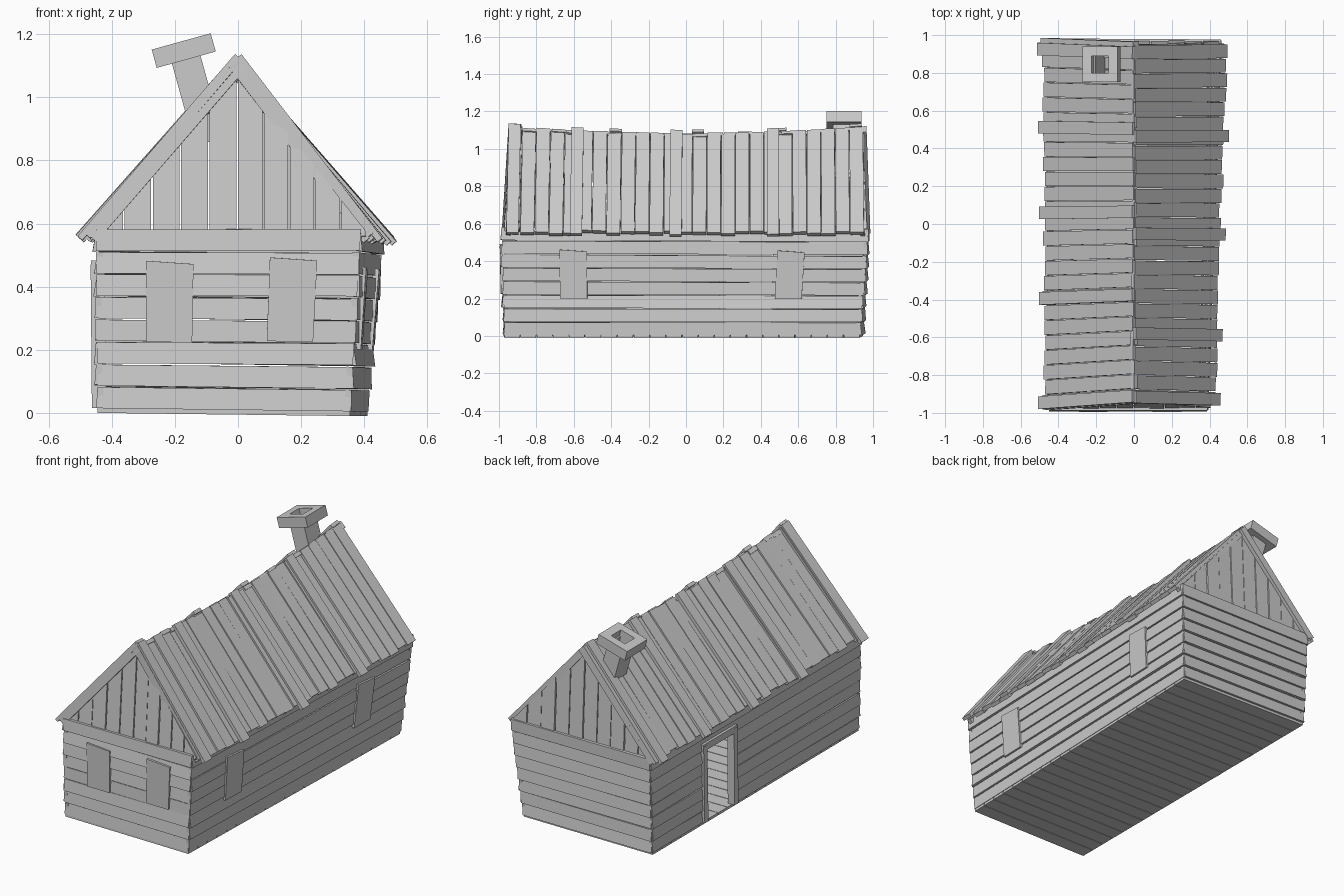
import bpy, bmesh, random
from mathutils import Vector, Matrix

random.seed(4)
cube = bpy.data.objects.get("Cube")
if cube:
    bpy.data.objects.remove(cube)

GREY = (0.6, 0.6, 0.6, 1)
mat = bpy.data.materials.new("weathered_grey")
mat.use_nodes = True
mat.diffuse_color = GREY
mat.node_tree.nodes["Principled BSDF"].inputs["Base Color"].default_value = GREY


def finish(name, bm):
    bmesh.ops.recalc_face_normals(bm, faces=bm.faces)
    me = bpy.data.meshes.new(name)
    bm.to_mesh(me)
    bm.free()
    me.materials.append(mat)
    ob = bpy.data.objects.new(name, me)
    bpy.context.collection.objects.link(ob)
    return ob


def board(bm, quad, low=0.0, high=0.0, thick=0.02):
    """Plank on an outward-facing quad; low and high lift its first and last edge."""
    a, b, c, d = quad
    n = (b - a).cross(d - a).normalized()
    outer = [a + n * low, b + n * low, c + n * high, d + n * high]
    vo = [bm.verts.new(p) for p in outer]
    vi = [bm.verts.new(p - n * thick) for p in outer]
    bm.faces.new(vo)
    bm.faces.new(vi[::-1])
    for i in range(4):
        j = (i + 1) % 4
        bm.faces.new((vo[i], vi[i], vi[j], vo[j]))


def patch(bl, br, tr, tl):
    """Surface function over four corners."""
    bl, br, tr, tl = map(Vector, (bl, br, tr, tl))
    return lambda u, v: bl.lerp(br, u).lerp(tl.lerp(tr, u), v)


def cell(f, u0, u1, v0, v1):
    return [f(u0, v0), f(u1, v0), f(u1, v1), f(u0, v1)]


def jit(s):
    return random.uniform(-s, s)


# Crooked wall corners, bottom and top
FL, FLT = (-.445, -.975, .015), (-.45, -.985, .585)
FR, FRT = (.355, -.97, .005), (.39, -.985, .585)
BL, BLT = (-.445, .95, .015), (-.45, .98, .585)
BR, BRT = (.41, .93, .005), (.462, .975, .575)
front = patch(FL, FR, FRT, FLT)
right = patch(BL, FL, FLT, BLT)
back = patch(BR, BL, BLT, BRT)
left = patch(FR, BR, BRT, FRT)

# Horizontal clapboard walls, with a doorway in one side
ROWS = 8
DOOR = (.25, .395)
for name, f in (("front_wall", front), ("back_wall", back),
                ("left_wall", left), ("right_wall", right)):
    bm = bmesh.new()
    for r in range(ROWS):
        v0, v1 = r / ROWS, (r + 1) / ROWS - .008
        spans = [(0, 1)]
        if f is right and r < 6:
            spans = [(0, DOOR[0]), (DOOR[1], 1)]
        low, high = random.uniform(.003, .012), random.uniform(-.004, .004)
        tilt = jit(.012)
        for u0, u1 in spans:
            q = cell(f, u0, u1, v0, v1)
            q[1].z += tilt * (.3 if r else 0)
            q[2].z += tilt * .3
            board(bm, q, low, high)
    finish(name, bm)

# Floor planks
bm = bmesh.new()
ground = patch(FL, BL, BR, FR)
N = 22
for i in range(N):
    board(bm, cell(ground, i / N, (i + .96) / N, 0, 1), 0, 0, -.015)
finish("floor", bm)

# Window plates
for name, f, u0, u1, v0, v1 in (
        ("front_window_right", front, .19, .37, .37, .82),
        ("front_window_left", front, .66, .84, .38, .84),
        ("side_window_front", left, .157, .233, .34, .79),
        ("side_window_back", left, .755, .83, .34, .79)):
    bm = bmesh.new()
    q = cell(f, u0, u1, v0, v1)
    q[2].z -= .01
    board(bm, q, .013, .013, .02)
    finish(name, bm)

# Door frame
bm = bmesh.new()
for u in DOOR:
    board(bm, cell(right, u - .009, u + .009, 0, .8), .018, .018, .045)
board(bm, cell(right, DOOR[0] - .009, DOOR[1] + .009, .75, .82), .016, .016, .043)
finish("door_frame", bm)


# Gable ends of upright boards cut to the roof slope
def gable(name, s, half_l, half_r, y_low, y_top, n=5):
    apex, base = 1.09, .57
    xs = [-half_l * (1 - i / n) for i in range(n)] + [half_r * i / n for i in range(n + 1)]

    def top(x):
        return apex - (apex - base) * abs(x) / (half_l if x < 0 else half_r)

    def point(x, z):
        return Vector((x, y_low + (y_top - y_low) * (z - base) / (apex - base), z))

    bm = bmesh.new()
    for x0, x1 in zip(xs, xs[1:]):
        x1 -= .005
        q = [point(x0, base - .01), point(x1, base - .01), point(x1, top(x1)), point(x0, top(x0))]
        if s > 0:
            q = [q[1], q[0], q[3], q[2]]
        lift = random.uniform(0, .006)
        board(bm, q, lift, lift)
    finish(name, bm)


gable("front_gable", -1, .45, .41, -.972, -.935)
gable("back_gable", 1, .45, .455, .965, .94)


# Sagging roof: u runs along the house, v from eave to ridge
def roof_surface(side):
    if side > 0:
        f = patch((.425, -.962, .56), (.485, .955, .555), (0, .95, 1.115), (0, -.95, 1.115))
    else:
        f = patch((-.482, .985, .57), (-.475, -.985, .565), (0, -.95, 1.115), (0, .965, 1.115))

    def g(u, v):
        p = f(u, v)
        sag = 1 - (2 * u - 1) ** 2
        p.z -= sag * .035 * (.3 + .7 * v)
        if side < 0:
            p.x += sag * .008 * (1 - v)
        return p
    return g


COUNT = 25
for name, side in (("left_roof", 1), ("right_roof", -1)):
    g = roof_surface(side)
    bm = bmesh.new()
    for i in range(COUNT):
        u0, u1 = i / COUNT, (i + .95) / COUNT
        eave, ridge = jit(.016), 1 + jit(.008)
        lift = random.uniform(0, .01)
        board(bm, cell(g, u0, u1, eave, ridge), lift, lift + jit(.004), .022)
    # Raised battens over some joints
    for u in ((.018, .195, .473, .745) if side > 0 else (.03, .24, .47, .7, .98)):
        board(bm, cell(g, u - .017, u + .017, -.035, 1.015), .022, .022, .02)
    finish(name, bm)

# Barge boards along the gable edges
bm = bmesh.new()
for side in (1, -1):
    g = roof_surface(side)
    for u0, u1 in ((0, .012), (.988, 1)):
        board(bm, cell(g, u0, u1, .0, 1), -.01, -.01, .025)
finish("barge_boards", bm)


# Leaning chimney: square stack and hollow cap
def square_tube(bm, half_x, half_y, z0, z1, hole):
    def ring(k, z):
        return [bm.verts.new((sx * half_x * k, sy * half_y * k, z))
                for sx, sy in ((-1, -1), (1, -1), (1, 1), (-1, 1))]
    rings = [ring(1, z0), ring(1, z1), ring(hole, z1), ring(hole, z0)]
    for a, b in zip(rings, rings[1:] + rings[:1]):
        for i in range(4):
            j = (i + 1) % 4
            bm.faces.new((a[i], a[j], b[j], b[i]))


bm = bmesh.new()
square_tube(bm, .047, .06, -.3, -.01, .8)
square_tube(bm, .097, .094, -.03, .03, .48)
lean = Matrix.Rotation(-.27, 4, 'Y')
bm.transform(Matrix.Translation((-.172, .845, 1.148)) @ lean)
finish("chimney", bm)
